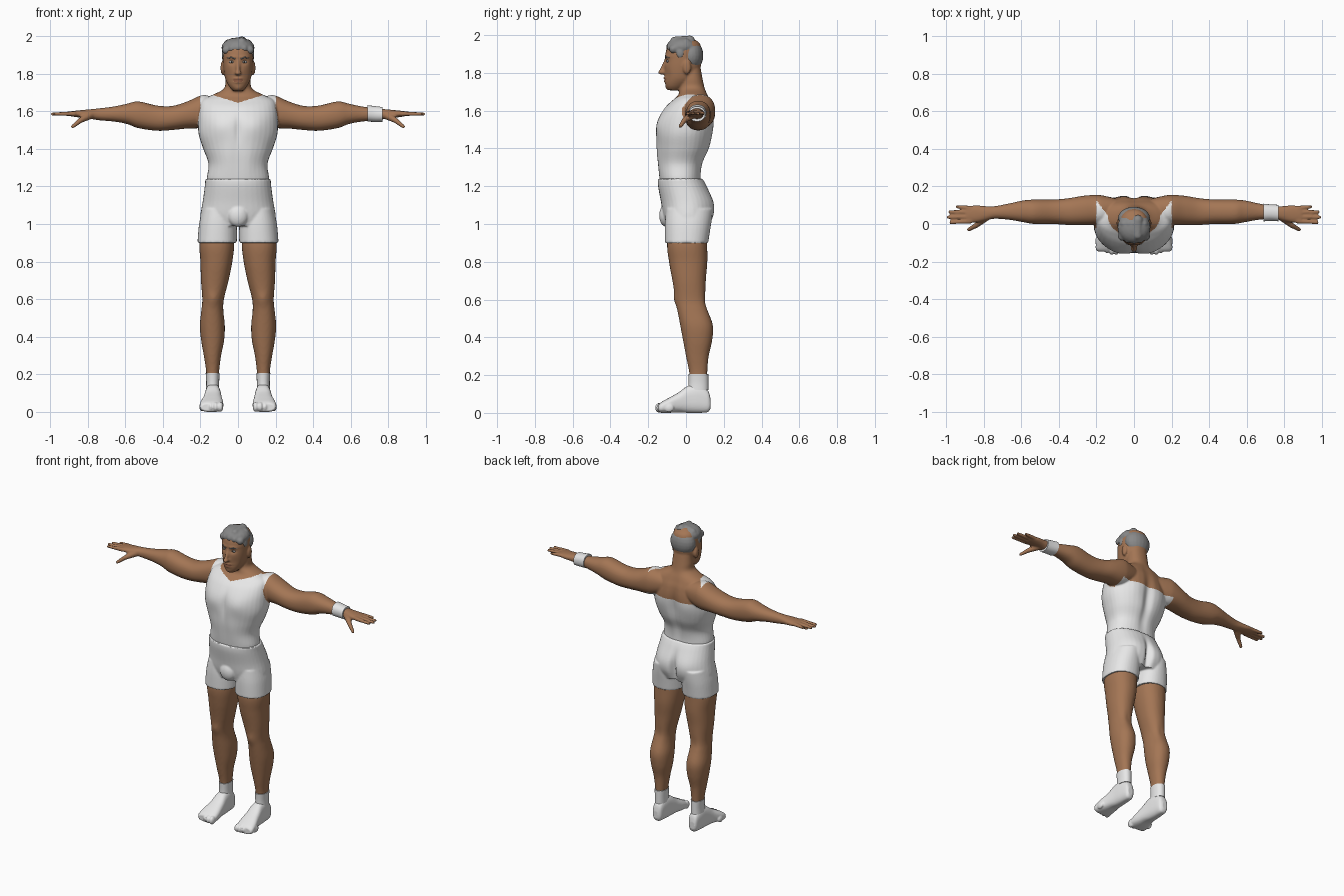
import bpy, bmesh, math
from mathutils import Vector, Matrix

cube = bpy.data.objects.get("Cube")
if cube:
    bpy.data.objects.remove(cube, do_unlink=True)


def material(name, rgb):
    m = bpy.data.materials.new(name)
    m.use_nodes = True
    m.diffuse_color = (*rgb, 1)
    m.node_tree.nodes["Principled BSDF"].inputs["Base Color"].default_value = (*rgb, 1)
    return m


SKIN = material("brown skin", (.37, .18, .09))
LIP = material("lip brown", (.27, .11, .06))
CLOTH = material("white cloth", (.8, .8, .8))
HAIR = material("grey hair", (.25, .25, .25))
EYE = material("eye grey", (.5, .52, .53))
DARK = material("dark iris", (.05, .04, .03))


def spline(a, b, c, d, t):
    """Catmull-Rom blend of four stations."""
    return [q + .5 * t * (r - p + t * (2*p - 5*q + 4*r - s + t * (3*(q - r) + s - p)))
            for p, q, r, s in zip(a, b, c, d)]


def loft(bm, axis, stations, side=1, power=.9, steps=5, n=36):
    """Closed tube through stations (position, low a, high a, low b, high b)."""
    rows, last = [], len(stations) - 1
    for i in range(last):
        four = [stations[min(max(i + k, 0), last)] for k in (-1, 0, 1, 2)]
        rows += [spline(*four, k / steps) for k in range(steps)]
    rows.append(stations[-1])
    rings = []
    for t, a0, a1, b0, b1 in rows:
        ring = []
        for k in range(n):
            c, s = math.cos(math.tau * k / n), math.sin(math.tau * k / n)
            a = (a0 + a1) / 2 + (a1 - a0) / 2 * math.copysign(abs(c) ** power, c)
            b = (b0 + b1) / 2 + (b1 - b0) / 2 * math.copysign(abs(s) ** power, s)
            x, y, z = {"x": (t, a, b), "y": (a, t, b), "z": (a, b, t)}[axis]
            ring.append(bm.verts.new((x * side, y, z)))
        rings.append(ring)
    for r, q in zip(rings, rings[1:]):
        for k in range(n):
            bm.faces.new((r[k], r[(k + 1) % n], q[(k + 1) % n], q[k]))
    bm.faces.new(rings[0])
    bm.faces.new(rings[-1])


def ball(bm, centre, radii):
    mat = Matrix.Translation(centre) @ Matrix.Diagonal((*radii, 1))
    bmesh.ops.create_uvsphere(bm, u_segments=20, v_segments=12, radius=1, matrix=mat)


def rod(bm, p, q, r1, r2):
    p, q = Vector(p), Vector(q)
    d = q - p
    mat = Matrix.Translation((p + q) / 2) @ d.to_track_quat('Z', 'Y').to_matrix().to_4x4()
    bmesh.ops.create_cone(bm, cap_ends=True, segments=14, radius1=r1, radius2=r2,
                          depth=d.length, matrix=mat)
    ball(bm, p, (r1,) * 3)
    ball(bm, q, (r2,) * 3)


def finish(name, bm, mats, voxel=0, smooth=3):
    """Make an object; a voxel size fuses its overlapping pieces into one skin."""
    bmesh.ops.recalc_face_normals(bm, faces=bm.faces)
    me = bpy.data.meshes.new(name)
    bm.to_mesh(me)
    bm.free()
    ob = bpy.data.objects.new(name, me)
    bpy.context.collection.objects.link(ob)
    if voxel:
        mod = ob.modifiers.new("fuse", 'REMESH')
        mod.mode, mod.voxel_size = 'VOXEL', voxel
        mod = ob.modifiers.new("soften", 'SMOOTH')
        mod.factor, mod.iterations = .5, smooth
        dg = bpy.context.evaluated_depsgraph_get()
        me = bpy.data.meshes.new_from_object(ob.evaluated_get(dg))
        ob.modifiers.clear()
        ob.data = me
    me.materials.clear()
    for m in mats:
        me.materials.append(m)
    bpy.ops.object.select_all(action='DESELECT')
    ob.select_set(True)
    bpy.context.view_layer.objects.active = ob
    bpy.ops.object.shade_smooth_by_angle(angle=math.radians(40))
    return ob


def sculpt(ob, bumps):
    """Push the front (-1) or back (1) in or out around (|x|, z)."""
    for v in ob.data.vertices:
        x, y, z = v.co
        for side, cx, cz, sx, sz, d in bumps:
            if y * side > 0:
                v.co.y += side * d * math.exp(-((abs(x) - cx) / sx) ** 2 - ((z - cz) / sz) ** 2)


# Torso, neck, head and arms as one fused body
bm = bmesh.new()
torso = [(1.18, .16, -.13, .09), (1.24, .166, -.14, .08), (1.32, .157, -.148, .09),
         (1.4, .185, -.155, .125), (1.48, .21, -.155, .14), (1.56, .212, -.142, .148),
         (1.62, .205, -.108, .14), (1.66, .19, -.065, .125), (1.685, .14, -.04, .115),
         (1.72, .075, -.035, .1), (1.77, .067, -.03, .088), (1.84, .06, -.02, .075)]
loft(bm, "z", [(z, -w, w, a, b) for z, w, a, b in torso])
head = [(1.708, .025, -.095, -.03), (1.73, .046, -.108, .0), (1.77, .067, -.113, .05),
        (1.82, .077, -.115, .075), (1.87, .081, -.112, .083), (1.92, .081, -.105, .083),
        (1.96, .068, -.085, .07), (1.985, .03, -.04, .03)]
loft(bm, "z", [(z, -w, w, a, b) for z, w, a, b in head])
rod(bm, (0, -.105, 1.87), (0, -.128, 1.812), .009, .012)
ball(bm, (0, -.127, 1.803), (.018, .022, .012))
ball(bm, (0, -.095, 1.728), (.022, .014, .016))
arm = [(.08, .03, .13, 1.56, 1.66), (.16, .0, .15, 1.52, 1.683), (.2, -.005, .155, 1.51, 1.683),
       (.27, -.005, .15, 1.508, 1.652), (.35, -.005, .137, 1.5, 1.628),
       (.43, 0, .13, 1.496, 1.63), (.53, 0, .13, 1.51, 1.652), (.59, .01, .125, 1.532, 1.64),
       (.66, .022, .11, 1.545, 1.625), (.74, .028, .095, 1.552, 1.615),
       (.79, .018, .095, 1.56, 1.61), (.84, .008, .099, 1.566, 1.605), (.89, .008, .094, 1.573, 1.6)]
fingers = [(.015, .008, .975), (.038, .036, .988), (.062, .065, .98), (.084, .092, .94)]
for s in (1, -1):
    loft(bm, "x", arm, s)
    ball(bm, (s * .081, .005, 1.83), (.012, .022, .038))
    for y, tip_y, tip_x in fingers:
        rod(bm, (s * .87, y, 1.587), (s * tip_x, tip_y, 1.585), .013, .009)
    rod(bm, (s * .79, .035, 1.578), (s * .84, -.008, 1.55), .022, .014)
    rod(bm, (s * .84, -.008, 1.55), (s * .88, -.03, 1.518), .014, .01)
body = finish("body_and_shirt", bm, [SKIN, CLOTH, LIP], .006)
sculpt(body, [
    (-1, .09, 1.52, .07, .06, .012), (-1, 0, 1.5, .016, .08, -.008),   # chest
    (-1, .06, 1.35, .035, .09, .004),                                  # belly
    (1, 0, 1.45, .03, .17, -.018), (1, .1, 1.5, .06, .07, .008),       # spine and shoulder blades
    (-1, .033, 1.862, .018, .013, -.009), (-1, .035, 1.888, .03, .008, .005),  # eyes and brow
    (-1, 0, 1.772, .024, .006, .007), (-1, 0, 1.756, .02, .006, .007),  # lips
    (-1, 0, 1.764, .026, .003, -.006), (-1, .045, 1.79, .02, .03, -.004)])  # mouth and cheeks


def is_shirt(x, y, z):
    x = abs(x)
    collar = z > 1.645 + .3 * x
    bare_back = z > 1.54 and y > max(-.03, 1.27 * x - .13)
    armhole = x > .2 and (y - .075) ** 2 + (z - 1.6) ** 2 < .0095
    return not (x > .222 or collar or bare_back or armhole)


for p in body.data.polygons:
    x, y, z = p.center
    if is_shirt(x, y, z):
        p.material_index = 1
    elif abs(x) < .026 and y < -.1 and abs(z - 1.764) < .012 - .25 * abs(x):
        p.material_index = 2

# Eyes and brows
bm = bmesh.new()
iris = bmesh.new()
brow = bmesh.new()
for s in (1, -1):
    ball(bm, (s * .033, -.096, 1.862), (.015, .008, .007))
    ball(iris, (s * .033, -.101, 1.862), (.005, .0045, .0055))
    rod(brow, (s * .016, -.108, 1.88), (s * .036, -.106, 1.887), .004, .004)
    rod(brow, (s * .036, -.106, 1.887), (s * .056, -.088, 1.882), .004, .003)
finish("eyes", bm, [EYE])
finish("irises", iris, [DARK])
finish("eyebrows", brow, [HAIR])

# Hair with swept lumps above the forehead
bm = bmesh.new()
ball(bm, (0, -.018, 1.938), (.088, .085, .054))
ball(bm, (0, .03, 1.892), (.086, .062, .082))
for k in range(5):
    x = -.062 + .031 * k
    rod(bm, (x, -.082 + 4 * x * x, 1.938 - 3 * x * x), (x * .8, .0, 1.968 - 3 * x * x), .023, .026)
rod(bm, (.02, -.06, 1.968), (.02, .02, 1.97), .024, .028)
for s in (1, -1):
    ball(bm, (s * .074, -.03, 1.905), (.013, .022, .03))
finish("hair", bm, [HAIR], .006, 2)

# Shorts: hips, two short legs and a front pouch
bm = bmesh.new()
hips = [(1.24, .174, -.149, .088), (1.2, .177, -.148, .11), (1.12, .188, -.133, .14),
        (1.05, .2, -.122, .142), (.99, .203, -.105, .122)]
loft(bm, "z", [(z, -w, w, a, b) for z, w, a, b in hips])
cuff = [(1.08, .02, .19, -.105, .13), (1, .007, .207, -.112, .13), (.9, .006, .216, -.112, .118)]
for s in (1, -1):
    loft(bm, "z", cuff, s)
ball(bm, (0, -.106, 1.045), (.055, .036, .06))
shorts = finish("shorts", bm, [CLOTH], .006)
sculpt(shorts, [(1, .09, 1.09, .07, .08, .012), (1, 0, 1.06, .02, .09, -.03)])

# Legs
bm = bmesh.new()
leg = [(1.02, .03, .18, -.08, .11), (.9, .02, .205, -.1, .112), (.8, .03, .2, -.09, .113),
       (.7, .05, .197, -.072, .105), (.6, .075, .19, -.055, .105), (.54, .078, .195, -.045, .118),
       (.46, .07, .203, -.03, .143), (.38, .074, .196, -.015, .138), (.3, .09, .182, 0, .12),
       (.22, .1, .17, .016, .113), (.16, .105, .168, .02, .11)]
for s in (1, -1):
    loft(bm, "z", leg, s)
legs = finish("legs", bm, [SKIN], .008)
sculpt(legs, [(-1, .132, .6, .03, .035, .008), (1, .132, .58, .025, .05, -.006)])

# Feet with toes, and sock cuffs
foot = [(.13, .12, .155, .025, .075), (.115, .102, .165, .004, .12), (.065, .095, .172, 0, .15),
        (.01, .09, .177, 0, .143), (-.04, .084, .186, .003, .108), (-.09, .078, .2, 0, .08),
        (-.13, .08, .204, 0, .058), (-.145, .09, .195, .005, .045)]
sock = [(.12, .1, .17, .012, .118), (.16, .1, .169, .014, .118), (.207, .098, .172, .012, .118)]
for s, side in ((1, "left"), (-1, "right")):
    bm = bmesh.new()
    loft(bm, "y", foot, s, .75)
    for k in range(5):
        ball(bm, (s * (.094 + .025 * k), -.138 + .004 * k * (k - 1), .027),
             (.016 - .001 * k, .026, .027 - .001 * k))
    finish(side + "_foot", bm, [CLOTH], .005, 2)
    bm = bmesh.new()
    loft(bm, "z", sock, s)
    finish(side + "_sock", bm, [CLOTH])

# Wristband on the left arm
bm = bmesh.new()
loft(bm, "x", [(.69, .014, .108, 1.545, 1.632), (.73, .017, .104, 1.543, 1.627),
               (.77, .014, .102, 1.543, 1.622)])
finish("wristband", bm, [CLOTH])
